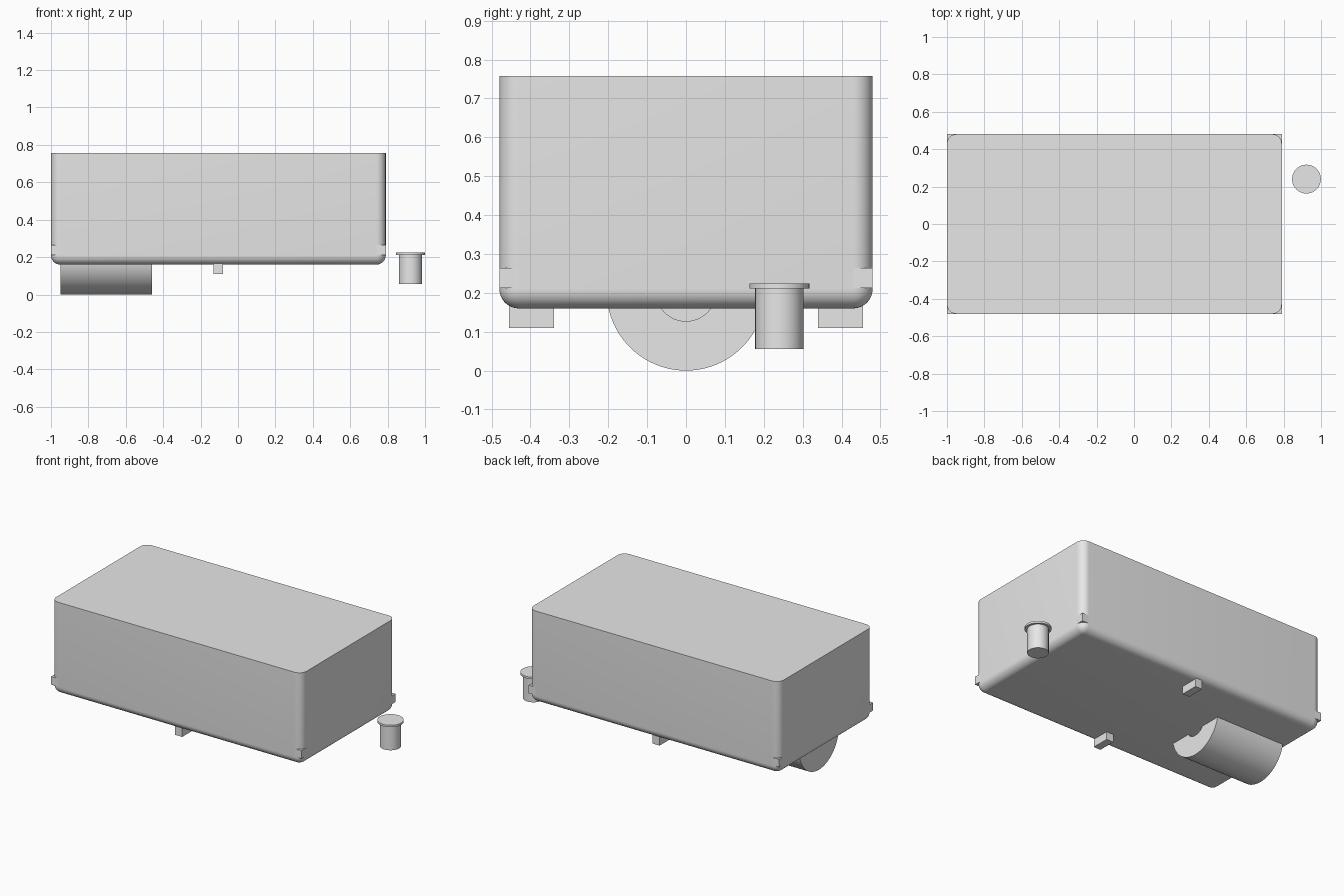
import bpy
import bmesh
from math import radians
from mathutils import Matrix, Vector

default = bpy.data.objects.get("Cube")
if default:
    bpy.data.objects.remove(default, do_unlink=True)

# Single light grey material
grey = bpy.data.materials.new("light grey")
grey.use_nodes = True
COLOUR = (0.8, 0.8, 0.8, 1)
grey.diffuse_color = COLOUR
grey.node_tree.nodes["Principled BSDF"].inputs["Base Color"].default_value = COLOUR


def finish(name, bm, smooth=False):
    bmesh.ops.recalc_face_normals(bm, faces=bm.faces)
    mesh = bpy.data.meshes.new(name)
    bm.to_mesh(mesh)
    bm.free()
    mesh.materials.append(grey)
    obj = bpy.data.objects.new(name, mesh)
    bpy.context.collection.objects.link(obj)
    if smooth:
        bpy.ops.object.select_all(action='DESELECT')
        obj.select_set(True)
        bpy.context.view_layer.objects.active = obj
        bpy.ops.object.shade_smooth_by_angle(angle=radians(30))
    return obj


def box_mesh(low, high):
    low, high = Vector(low), Vector(high)
    bm = bmesh.new()
    matrix = Matrix.Translation((low + high) / 2) @ Matrix.Diagonal((*(high - low), 1))
    bmesh.ops.create_cube(bm, size=1, matrix=matrix)
    return bm


def lathe(name, profile, matrix, steps=64):
    """Spin a (radius, height) profile around z, then place it."""
    bm = bmesh.new()
    verts = [bm.verts.new((r, 0, h)) for r, h in profile]
    edges = [bm.edges.new(pair) for pair in zip(verts, verts[1:])]
    bmesh.ops.spin(bm, geom=verts + edges, cent=(0, 0, 0), axis=(0, 0, 1),
                   angle=radians(360), steps=steps)
    bmesh.ops.remove_doubles(bm, verts=bm.verts, dist=1e-5)
    bmesh.ops.transform(bm, matrix=matrix, verts=bm.verts)
    return finish(name, bm, smooth=True)


LEFT, RIGHT, HALF_DEPTH = -1.0, 0.79, 0.48
BOTTOM, TOP, ROUND = 0.16, 0.757, 0.05

# Main housing: rounded upright corners and underside, sharp flat top
bm = box_mesh((LEFT, -HALF_DEPTH, BOTTOM), (RIGHT, HALF_DEPTH, TOP))
edges = [e for e in bm.edges if any(v.co.z < TOP - 0.1 for v in e.verts)]
bmesh.ops.bevel(bm, geom=edges, offset=ROUND, offset_type='OFFSET',
                segments=10, profile=0.5, affect='EDGES')
finish("housing", bm, smooth=True)

# Square tabs filling the rounded corners just above the bottom rounding
for x, x_name in ((LEFT, "right"), (RIGHT - ROUND, "left")):
    for y, y_name in ((-HALF_DEPTH, "front"), (HALF_DEPTH - ROUND, "back")):
        finish(f"corner_tab_{y_name}_{x_name}",
               box_mesh((x, y, 0.212), (x + ROUND, y + ROUND, 0.264)))

# Small blocks under the housing
for low, high, side in ((-0.455, -0.34, "front"), (0.34, 0.455, "back")):
    finish(f"{side}_foot", box_mesh((-0.13, low, 0.11), (-0.08, high, BOTTOM + 0.01)))

# Wide roller lying along x, half sunk in the housing, with a blind bore
along_x = Matrix.Translation((-0.95, 0, 0.204)) @ Matrix.Rotation(radians(90), 4, 'Y')
lathe("roller", [(0, 0), (0.204, 0), (0.204, 0.49), (0.077, 0.49),
                 (0.077, 0.33), (0, 0.33)], along_x, steps=96)

# Loose flanged peg beside the housing
lathe("peg", [(0, 0.055), (0.062, 0.055), (0.062, 0.211), (0.077, 0.211),
              (0.077, 0.224), (0, 0.224)], Matrix.Translation((0.922, 0.24, 0)))
